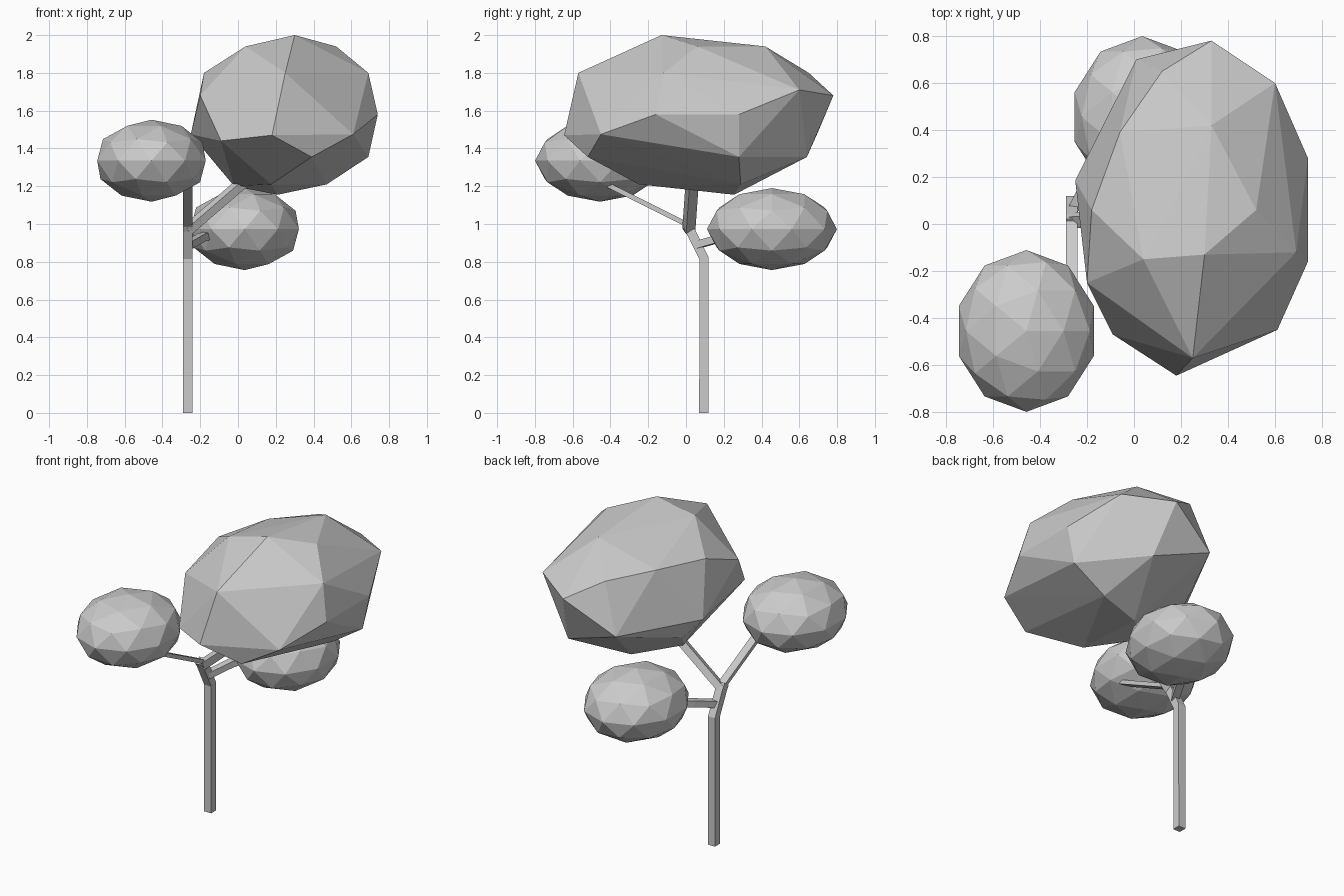
import bpy, bmesh
from mathutils import Matrix, Vector

cube = bpy.data.objects.get("Cube")
if cube:
    bpy.data.objects.remove(cube)

# One plain grey for the whole tree
grey = bpy.data.materials.new("plain_grey")
grey.use_nodes = True
colour = (0.6, 0.6, 0.6, 1)
grey.diffuse_color = colour
grey.node_tree.nodes["Principled BSDF"].inputs["Base Color"].default_value = colour


def finish(name, bm):
    bmesh.ops.recalc_face_normals(bm, faces=bm.faces[:])
    mesh = bpy.data.meshes.new(name)
    bm.to_mesh(mesh)
    bm.free()
    mesh.materials.append(grey)
    obj = bpy.data.objects.new(name, mesh)
    bpy.context.collection.objects.link(obj)
    return obj


def faceted_clump(name, corners):
    """Irregular leaf clump stretched tightly over its corners."""
    bm = bmesh.new()
    for corner in corners:
        bm.verts.new(corner)
    bmesh.ops.convex_hull(bm, input=bm.verts[:])
    loose = [v for v in bm.verts if not v.link_faces]
    bmesh.ops.delete(bm, geom=loose, context='VERTS')
    return finish(name, bm)


def round_clump(name, centre, half_size):
    """Small even leaf clump."""
    bm = bmesh.new()
    bmesh.ops.create_icosphere(bm, subdivisions=2, radius=1)
    shape = Matrix.Translation(centre) @ Matrix.Diagonal((*half_size, 1))
    bmesh.ops.transform(bm, matrix=shape, verts=bm.verts[:])
    return finish(name, bm)


def limb(name, path, side, width, depth):
    """Four-sided limb swept along a path, with its width along side."""
    bm = bmesh.new()
    pts = [Vector(p) for p in path]
    rings = []
    for i, p in enumerate(pts):
        ahead = (pts[min(i + 1, len(pts) - 1)] - p).normalized()
        behind = (p - pts[max(i - 1, 0)]).normalized()
        along = (ahead + behind).normalized()
        s = Vector(side)
        s = (s - along * s.dot(along)).normalized()
        n = along.cross(s)
        rings.append([bm.verts.new(p + s * a * width / 2 + n * b * depth / 2)
                      for a, b in ((1, 1), (-1, 1), (-1, -1), (1, -1))])
    for low, high in zip(rings, rings[1:]):
        for k in range(4):
            j = (k + 1) % 4
            bm.faces.new((low[k], low[j], high[j], high[k]))
    bm.faces.new(rings[0])
    bm.faces.new(rings[-1])
    return finish(name, bm)


# Leaf clumps: crown, shoulder, waist and underside corners of the large one
crown = [(.3, -.13, 2), (.52, .06, 1.94), (.33, .42, 1.94), (.04, -.15, 1.94)]
shoulder = [(.25, -.57, 1.8), (.69, -.12, 1.8), (-.18, .06, 1.8),
            (-.06, .39, 1.82), (.12, .65, 1.8), (.6, .6, 1.71),
            (.33, .78, 1.68), (-.2, -.25, 1.68)]
waist = [(.74, .28, 1.58), (.74, -.16, 1.58), (.61, -.45, 1.475),
         (.18, -.645, 1.47), (-.09, -.47, 1.44), (-.25, .185, 1.475),
         (.01, .7, 1.49)]
underside = [(.39, -.52, 1.355), (.69, .28, 1.355), (.39, .64, 1.355),
             (-.15, .25, 1.355), (.47, .29, 1.21), (.175, -.25, 1.21),
             (-.02, .06, 1.2), (.21, .255, 1.155)]
faceted_clump("large_foliage", crown + shoulder + waist + underside)
round_clump("front_foliage", (-.458, -.455, 1.335), (.302, .344, .217))
round_clump("back_foliage", (.035, .455, .973), (.302, .344, .217))

# Trunk and branches
limb("trunk", [(-.265, .095, 0), (-.265, .095, .82), (-.265, .02, .97),
               (-.265, 0, 1)], (1, 0, 0), .05, .05)
limb("large_branch", [(-.265, .015, .97), (.06, .035, 1.25)],
     (-.32, 1, .38), .055, .045)
limb("front_branch", [(-.265, .02, .99), (-.265, -.41, 1.205)], (1, 0, 0), .05, .025)
limb("back_branch", [(-.26, .06, .89), (-.19, .2, .93), (-.08, .38, .96)],
     (1, -.5, 0), .045, .04)
